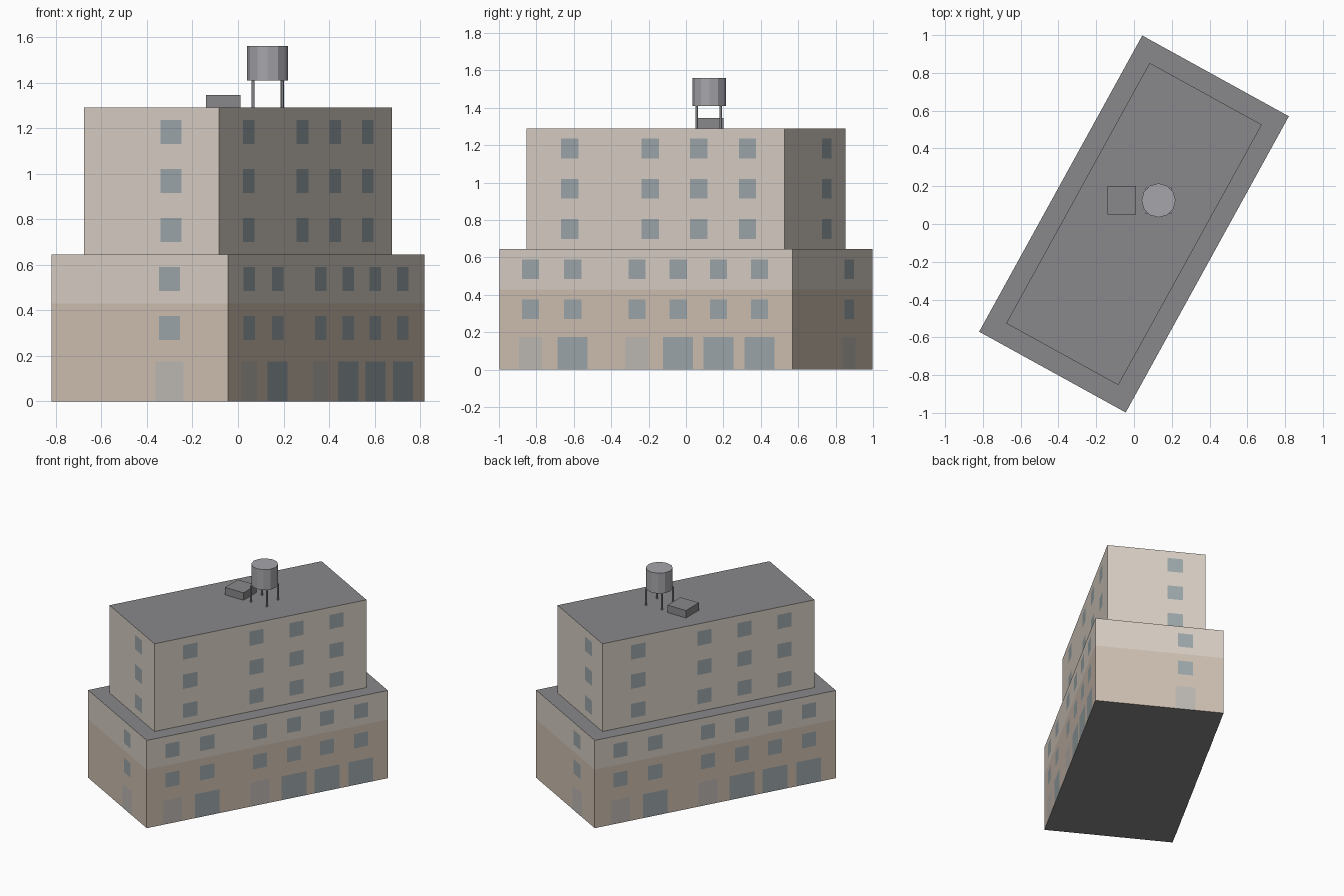
import bpy, bmesh, math
from mathutils import Matrix

if "Cube" in bpy.data.objects:
    bpy.data.objects.remove(bpy.data.objects["Cube"])

ANGLE = math.radians(61.15)          # long axis of the block, in plan
ROT = Matrix.Rotation(ANGLE, 4, 'Z')
FLOOR = 0.215


def mat(name, r, g, b):
    m = bpy.data.materials.new(name)
    m.diffuse_color = (r, g, b, 1)
    m.use_nodes = True
    m.node_tree.nodes["Principled BSDF"].inputs["Base Color"].default_value = m.diffuse_color
    return m


STONE = mat("pale_stone", 0.70, 0.63, 0.56)
BRICK = mat("warm_stone", 0.63, 0.53, 0.45)
GLASS = mat("window_glass", 0.34, 0.39, 0.41)
DOOR = mat("door_panel", 0.52, 0.49, 0.46)
ROOF = mat("roof_grey", 0.25, 0.25, 0.26)
METAL = mat("tank_grey", 0.38, 0.38, 0.41)


def finish(name, bm, mats):
    me = bpy.data.meshes.new(name)
    bm.to_mesh(me)
    bm.free()
    for m in mats:
        me.materials.append(m)
    ob = bpy.data.objects.new(name, me)
    bpy.context.collection.objects.link(ob)
    return ob


def box(name, lo, hi, mats, rot=None, split=None):
    """Box with material 0 on walls, 1 on roof, 2 on walls below the split height."""
    bm = bmesh.new()
    bmesh.ops.create_cube(bm, size=1)
    for v in bm.verts:
        v.co = [lo[i] + (v.co[i] + 0.5) * (hi[i] - lo[i]) for i in range(3)]
    if split:
        bmesh.ops.bisect_plane(bm, geom=bm.verts[:] + bm.edges[:] + bm.faces[:],
                               plane_co=(0, 0, split), plane_no=(0, 0, 1))
    bm.normal_update()
    for f in bm.faces:
        if abs(f.normal.z) > 0.5:
            f.material_index = 1
        elif split and f.calc_center_median().z < split:
            f.material_index = 2
    if rot:
        bm.transform(rot)
    return finish(name, bm, mats)


def cylinder(name, x, y, z0, z1, r, sides):
    bm = bmesh.new()
    bmesh.ops.create_cone(bm, cap_ends=True, segments=sides, radius1=r, radius2=r,
                          depth=z1 - z0,
                          matrix=Matrix.Translation((x, y, (z0 + z1) / 2)) @ Matrix.Rotation(math.pi / 2, 4, 'Z'))
    return finish(name, bm, [METAL])


def panels(name, dist, turn, rects):
    """Flat panels on a wall: rects are (centre along wall, z0, z1, width, material index)."""
    bm = bmesh.new()
    for s, z0, z1, w, mi in rects:
        y = -dist - 0.0015
        f = bm.faces.new([bm.verts.new(p) for p in (
            (s - w / 2, y, z0), (s + w / 2, y, z0), (s + w / 2, y, z1), (s - w / 2, y, z1))])
        f.material_index = mi
    bm.transform(ROT @ Matrix.Rotation(math.radians(turn), 4, 'Z'))
    return finish(name, bm, [GLASS, DOOR])


# stepped building masses: half length, half width
A1, B1 = 0.895, 0.443
A2, B2 = 0.787, 0.339
box("lower_block", (-A1, -B1, 0), (A1, B1, 3 * FLOOR), [STONE, ROOF, BRICK], ROT, 2 * FLOOR)
box("upper_block", (-A2, -B2, 3 * FLOOR), (A2, B2, 6 * FLOOR), [STONE, ROOF], ROT)


def rows(columns, floors):
    return [(s, k * FLOOR + 0.055, k * FLOOR + 0.16, 0.105, 0) for k in floors for s in columns]


# long sides: street-level openings and window rows
long_low = [-0.704, -0.447, -0.054, 0.197, 0.443, 0.694]
long_high = [-0.522, -0.031, 0.266, 0.563]
street = [(s, 0.001, 0.176, 0.14 if i in (0, 2) else 0.183, int(i in (0, 2)))
          for i, s in enumerate(long_low)]
for side, turn in (("right", 0), ("left", 180)):
    panels(side + "_lower_windows", B1, turn, street + rows(long_low, (1, 2)))
    panels(side + "_upper_windows", B2, turn, rows(long_high, (3, 4, 5)))

# short ends: one column of windows over a door
for side, turn, low, high in (("front", -90, 0.151, 0.099), ("back", 90, 0.180, 0.130)):
    panels(side + "_lower_windows", A1, turn,
           [(low, 0.001, 0.176, 0.14, 1)] + rows([low], (1, 2)))
    panels(side + "_upper_windows", A2, turn, rows([high], (3, 4, 5)))

# rooftop: vent box and water tank on four legs
TOP = 6 * FLOOR
box("roof_vent_box", (-0.14, 0.05, TOP), (0.01, 0.20, TOP + 0.055), [ROOF, ROOF])
cylinder("water_tank", 0.13, 0.125, 1.41, 1.56, 0.09, 12)
for i, (sx, sy) in enumerate(((-1, -1), (1, -1), (1, 1), (-1, 1))):
    cylinder(f"tank_leg_{i + 1}", 0.13 + sx * 0.064, 0.122 + sy * 0.064, TOP, 1.41, 0.007, 6)
